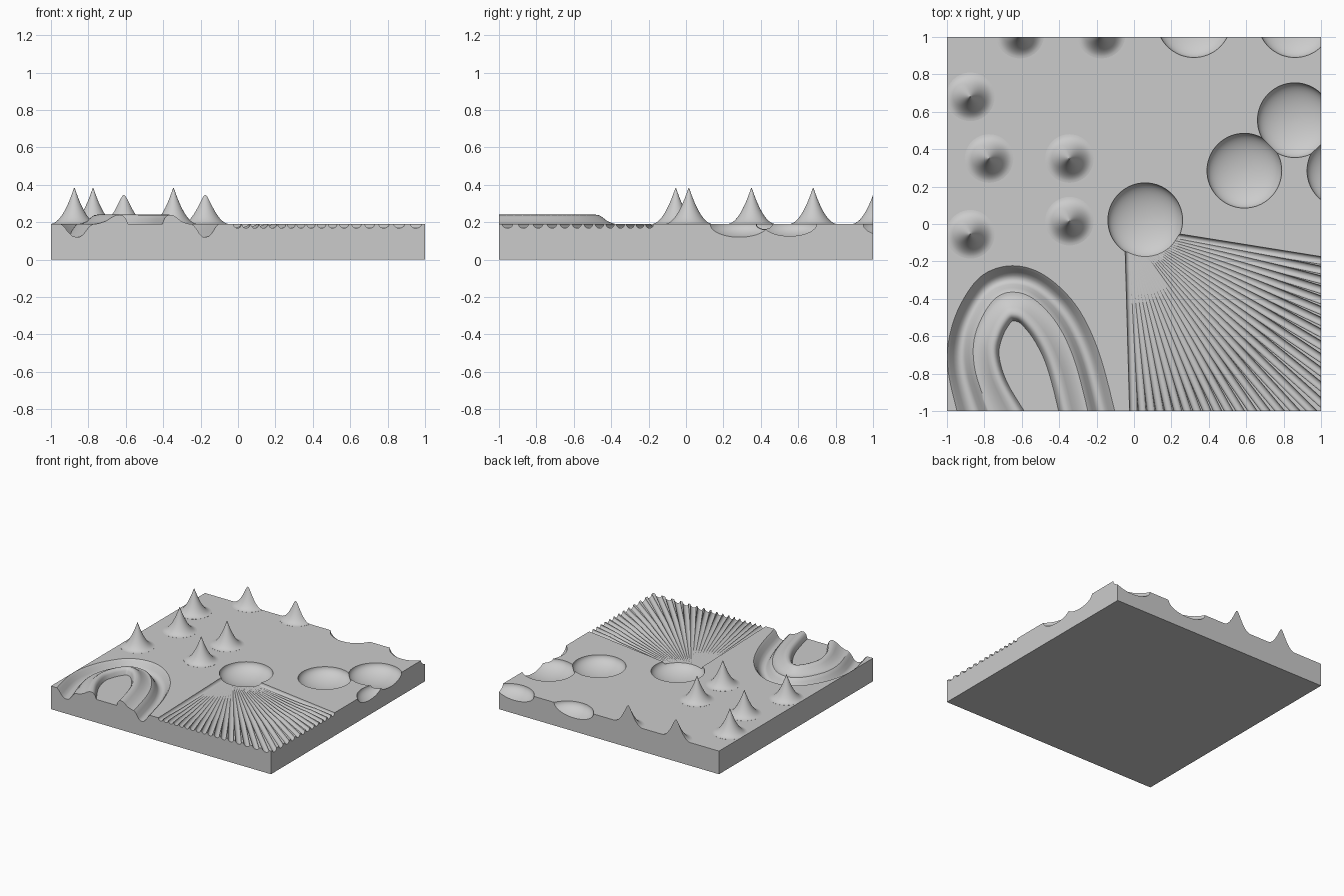
import bpy, bmesh, math
from mathutils import Vector

cube = bpy.data.objects.get("Cube")
if cube:
    bpy.data.objects.remove(cube, do_unlink=True)

TOP = 0.19

stone = bpy.data.materials.new("stone grey")
stone.use_nodes = True
stone.diffuse_color = (0.6, 0.6, 0.6, 1)
stone.node_tree.nodes["Principled BSDF"].inputs["Base Color"].default_value = (0.6, 0.6, 0.6, 1)


def to_object(name, bm):
    bmesh.ops.recalc_face_normals(bm, faces=bm.faces[:])
    mesh = bpy.data.meshes.new(name)
    bm.to_mesh(mesh)
    bm.free()
    mesh.materials.append(stone)
    obj = bpy.data.objects.new(name, mesh)
    bpy.context.collection.objects.link(obj)
    return obj


def loft(name, rings):
    """Closed solid through a list of equal-length point rings."""
    bm = bmesh.new()
    loops = [[bm.verts.new(p) for p in ring] for ring in rings]
    n = len(loops[0])
    for a, b in zip(loops, loops[1:]):
        for i in range(n):
            j = (i + 1) % n
            bm.faces.new((a[i], a[j], b[j], b[i]))
    bm.faces.new(loops[0])
    bm.faces.new(loops[-1])
    return to_object(name, bm)


def box(name, size, low, high):
    bm = bmesh.new()
    bmesh.ops.create_cube(bm, size=1)
    for v in bm.verts:
        v.co = (v.co.x * size, v.co.y * size, low if v.co.z < 0 else high)
    return to_object(name, bm)


def combine(target, tool, operation):
    mod = target.modifiers.new(tool.name, 'BOOLEAN')
    mod.operation = operation
    mod.solver = 'MANIFOLD'
    mod.object = tool
    tool.hide_render = True
    tools.append(tool)


tools = []
tile = box("terrain_tile", 2.4, 0, TOP)

# Bowl-shaped craters
for x, y in [(0.06, 0.02), (0.59, 0.285), (0.86, 0.555), (0.32, 1.09), (0.86, 1.09), (1.125, 0.285)]:
    bm = bmesh.new()
    bmesh.ops.create_uvsphere(bm, u_segments=64, v_segments=32, radius=0.2)
    for v in bm.verts:
        v.co = (v.co.x + x, v.co.y + y, v.co.z * 0.45 + TOP)
    combine(tile, to_object("crater_cutter", bm), 'DIFFERENCE')

# Fan of round grooves running out of the central crater
hub = Vector((-0.03, -0.03, TOP))
for k in range(30):
    angle = -math.radians(9.1 + 2.735 * k)
    along = Vector((math.cos(angle), math.sin(angle), 0))
    side = Vector((-along.y, along.x, 0))
    ring = []
    for i in range(16):
        a = math.tau * (i + 0.5) / 16
        ring.append(side * 0.021 * math.cos(a) + Vector((0, 0, 0.022 * math.sin(a))))
    combine(tile, loft("groove_cutter", [[hub + along * d + p for p in ring] for d in (0.05, 1.6)]),
            'DIFFERENCE')

# Arch: paired inner and outer outline points, smoothed
pairs = [((-.50, -1.13), (-.90, -1.16)), ((-.585, -1), (-.95, -1)), ((-.68, -.84), (-1, -.76)),
         ((-.72, -.70), (-.985, -.58)), ((-.70, -.60), (-.92, -.41)), ((-.66, -.53), (-.81, -.27)),
         ((-.64, -.52), (-.65, -.22)), ((-.60, -.54), (-.48, -.27)), ((-.53, -.63), (-.31, -.43)),
         ((-.465, -.77), (-.19, -.67)), ((-.405, -1), (-.10, -1)), ((-.38, -1.15), (-.07, -1.15))]


def smooth_path(points, steps=6):
    pts = [Vector(p) for p in points]
    pts = [pts[0] * 2 - pts[1]] + pts + [pts[-1] * 2 - pts[-2]]
    out = []
    for a, b, c, d in zip(pts, pts[1:], pts[2:], pts[3:]):
        for s in range(steps):
            t = s / steps
            out.append(0.5 * (2 * b + (c - a) * t + (2 * a - 5 * b + 4 * c - d) * t ** 2
                              + (3 * b - a - 3 * c + d) * t ** 3))
    return out + [pts[-2]]


inner = smooth_path([p[0] for p in pairs])
outer = smooth_path([p[1] for p in pairs])


def arch_sweep(name, profile, closing_z):
    section = profile + [(profile[-1][0], closing_z), (profile[0][0], closing_z)]
    return loft(name, [[a.lerp(b, t).to_3d() + Vector((0, 0, z)) for t, z in section]
                       for a, b in zip(inner, outer)])


moat = [(.51, .192), (.55, .183), (.60, .165), (.66, .135), (.71, .122), (.76, .12),
        (.82, .125), (.88, .145), (.94, .175), (1, .193)]
ridge = [(0, .185), (.04, .22), (.08, .235), (.13, .24), (.19, .237), (.25, .225),
         (.33, .206), (.42, .195), (.50, .189)]
combine(tile, arch_sweep("arch_moat_cutter", moat, 0.3), 'DIFFERENCE')
combine(tile, arch_sweep("arch_ridge", ridge, 0.1), 'UNION')

# Concave pointed spikes
for x, y in [(-.875, .68), (-.775, .35), (-.345, .35), (-.345, .015), (-.875, -.055),
             (-.61, 1.015), (-.175, 1.015)]:
    rings = [(0.13, 0.1)]
    for i in range(13):
        f = min(i / 12, 0.985)
        rings.append((0.13 * (1 - f), TOP + 0.0005 + 0.198 * f ** 2))
    spike = loft("spike", [[(x + r * math.cos(math.tau * k / 40), y + r * math.sin(math.tau * k / 40), z)
                            for k in range(40)] for r, z in rings])
    combine(tile, spike, 'UNION')

# Trim everything to the square tile
combine(tile, box("tile_bounds", 2, -0.1, 1), 'INTERSECT')

# Bake the cuts and remove the tools
bpy.context.view_layer.update()
baked = bpy.data.meshes.new_from_object(tile.evaluated_get(bpy.context.evaluated_depsgraph_get()))
tile.modifiers.clear()
tile.data = baked
for tool in tools:
    bpy.data.objects.remove(tool, do_unlink=True)

bpy.ops.object.select_all(action='DESELECT')
tile.select_set(True)
bpy.context.view_layer.objects.active = tile
bpy.ops.object.shade_smooth_by_angle(angle=math.radians(35))
weighted = tile.modifiers.new("even_shading", 'WEIGHTED_NORMAL')
weighted.keep_sharp = True
